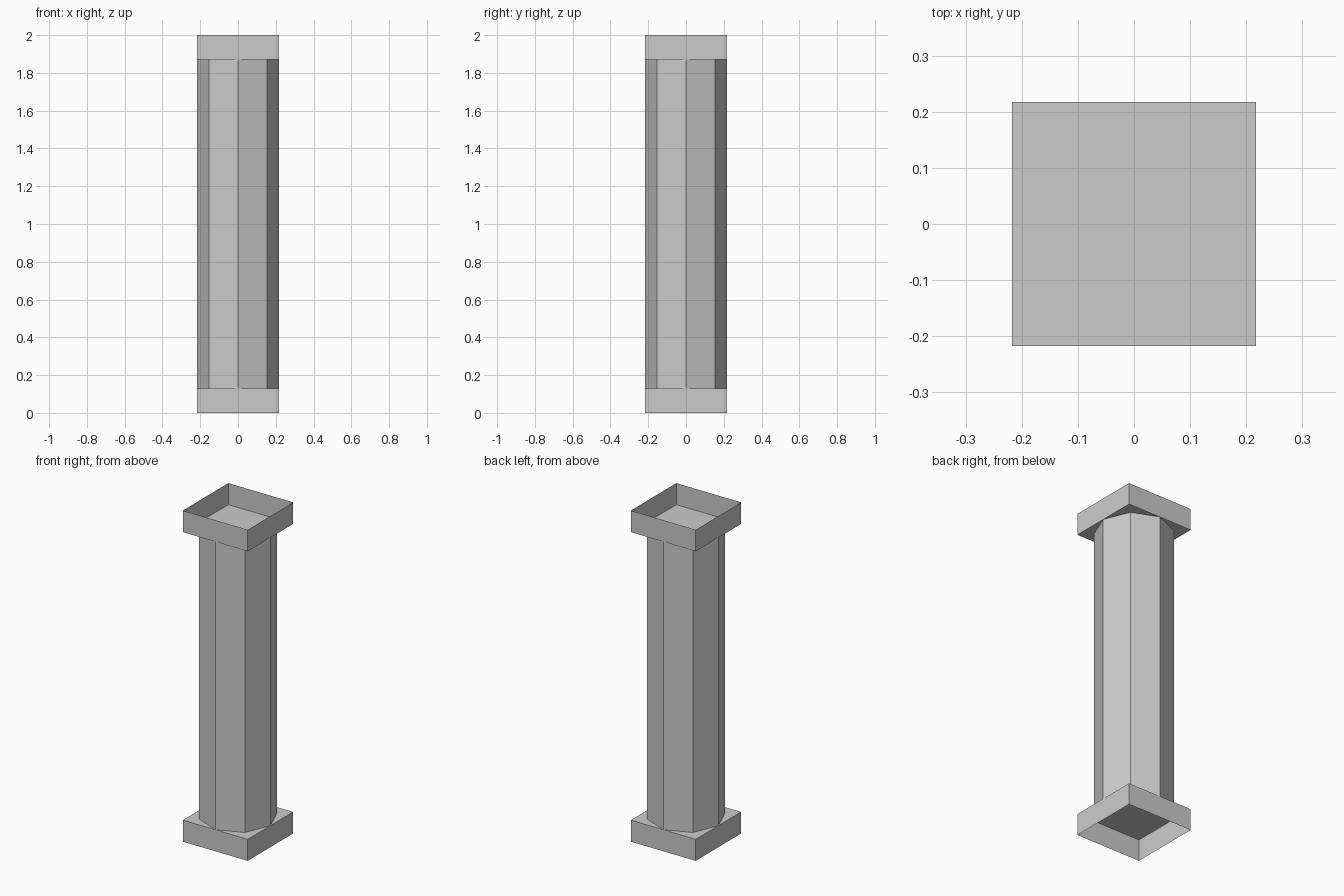
import bpy, bmesh
from mathutils import Matrix

if "Cube" in bpy.data.objects:
    bpy.data.objects.remove(bpy.data.objects["Cube"])

HALF = 0.217    # half width of the caps, also the shaft radius
CAP = 0.13      # cap height
HEIGHT = 2.0


def add_object(name, bm):
    mesh = bpy.data.meshes.new(name)
    bm.to_mesh(mesh)
    bm.free()
    obj = bpy.data.objects.new(name, mesh)
    bpy.context.collection.objects.link(obj)
    return obj


def add_cap(name, z, open_side):
    # thin-walled square tray, open on the side away from the shaft
    bm = bmesh.new()
    size = Matrix.Diagonal((2 * HALF, 2 * HALF, CAP, 1))
    bmesh.ops.create_cube(bm, size=1, matrix=Matrix.Translation((0, 0, z)) @ size)
    bm.normal_update()
    outer = [f for f in bm.faces if f.normal.z * open_side > 0.9]
    bmesh.ops.delete(bm, geom=outer, context='FACES_ONLY')
    add_object(name, bm)


# Square base and capital
add_cap("base", CAP / 2, -1)
add_cap("capital", HEIGHT - CAP / 2, 1)

# Eight-sided shaft with corners on the axes, open where it meets the caps
bm = bmesh.new()
bmesh.ops.create_cone(bm, cap_ends=False, segments=8, radius1=HALF, radius2=HALF,
                      depth=HEIGHT - 2 * CAP,
                      matrix=Matrix.Translation((0, 0, HEIGHT / 2)))
add_object("shaft", bm)
